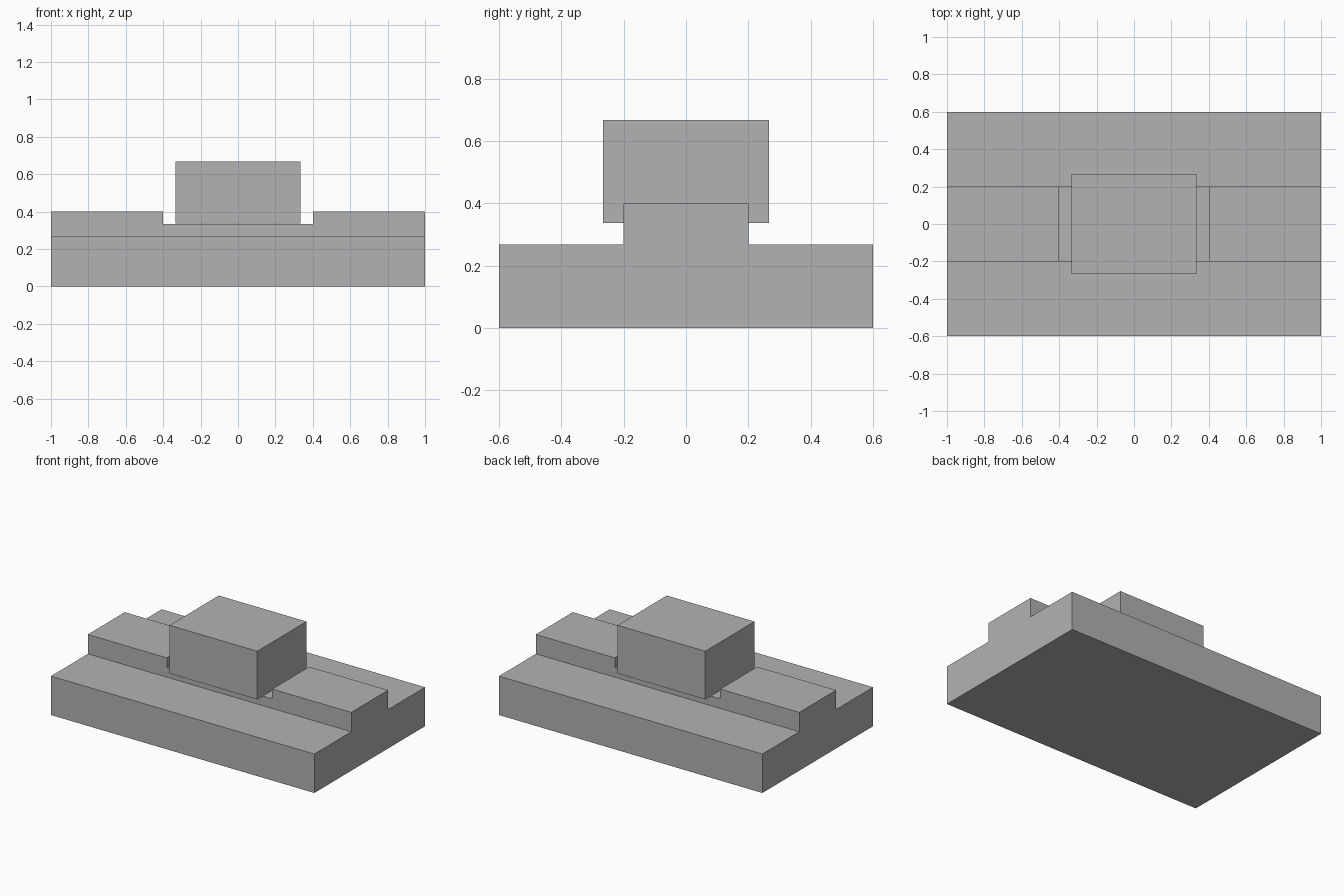
import bpy
import bmesh

if "Cube" in bpy.data.objects:
    bpy.data.objects.remove(bpy.data.objects["Cube"], do_unlink=True)

# Single flat grey
grey = bpy.data.materials.new("plain_grey")
grey.use_nodes = True
colour = (0.448, 0.448, 0.448, 1)
grey.diffuse_color = colour
grey.node_tree.nodes["Principled BSDF"].inputs["Base Color"].default_value = colour


def prism(name, profile, half_length):
    """Extrude a (y, z) profile along x, centred on x = 0."""
    bm = bmesh.new()
    face = bm.faces.new([bm.verts.new((-half_length, y, z)) for y, z in profile])
    grown = bmesh.ops.extrude_face_region(bm, geom=[face])
    verts = [v for v in grown["geom"] if isinstance(v, bmesh.types.BMVert)]
    bmesh.ops.translate(bm, verts=verts, vec=(2 * half_length, 0, 0))
    bmesh.ops.recalc_face_normals(bm, faces=bm.faces)
    mesh = bpy.data.meshes.new(name)
    bm.to_mesh(mesh)
    bm.free()
    mesh.materials.append(grey)
    obj = bpy.data.objects.new(name, mesh)
    bpy.context.collection.objects.link(obj)
    return obj


def box_profile(half_width, bottom, top):
    return [(-half_width, bottom), (half_width, bottom),
            (half_width, top), (-half_width, top)]


# Stepped base with a raised central rail
half_step = [(0.6, 0), (0.6, 0.267), (0.2, 0.267), (0.2, 0.4)]
base = prism("stepped_base",
             half_step + [(-y, z) for y, z in reversed(half_step)], 1.0)

# Shallow seat cut across the middle of the rail
cutter = prism("seat_cutter", box_profile(0.3, 0.333, 0.5), 0.4)
cutter.hide_render = True
cut = base.modifiers.new("seat_cut", "BOOLEAN")
cut.operation = "DIFFERENCE"
cut.solver = "EXACT"
cut.object = cutter
bpy.context.view_layer.objects.active = base
bpy.ops.object.modifier_apply(modifier=cut.name)
bpy.data.objects.remove(cutter, do_unlink=True)

# Block resting just above the seat
prism("top_block", box_profile(0.267, 0.336, 0.667), 0.333)
